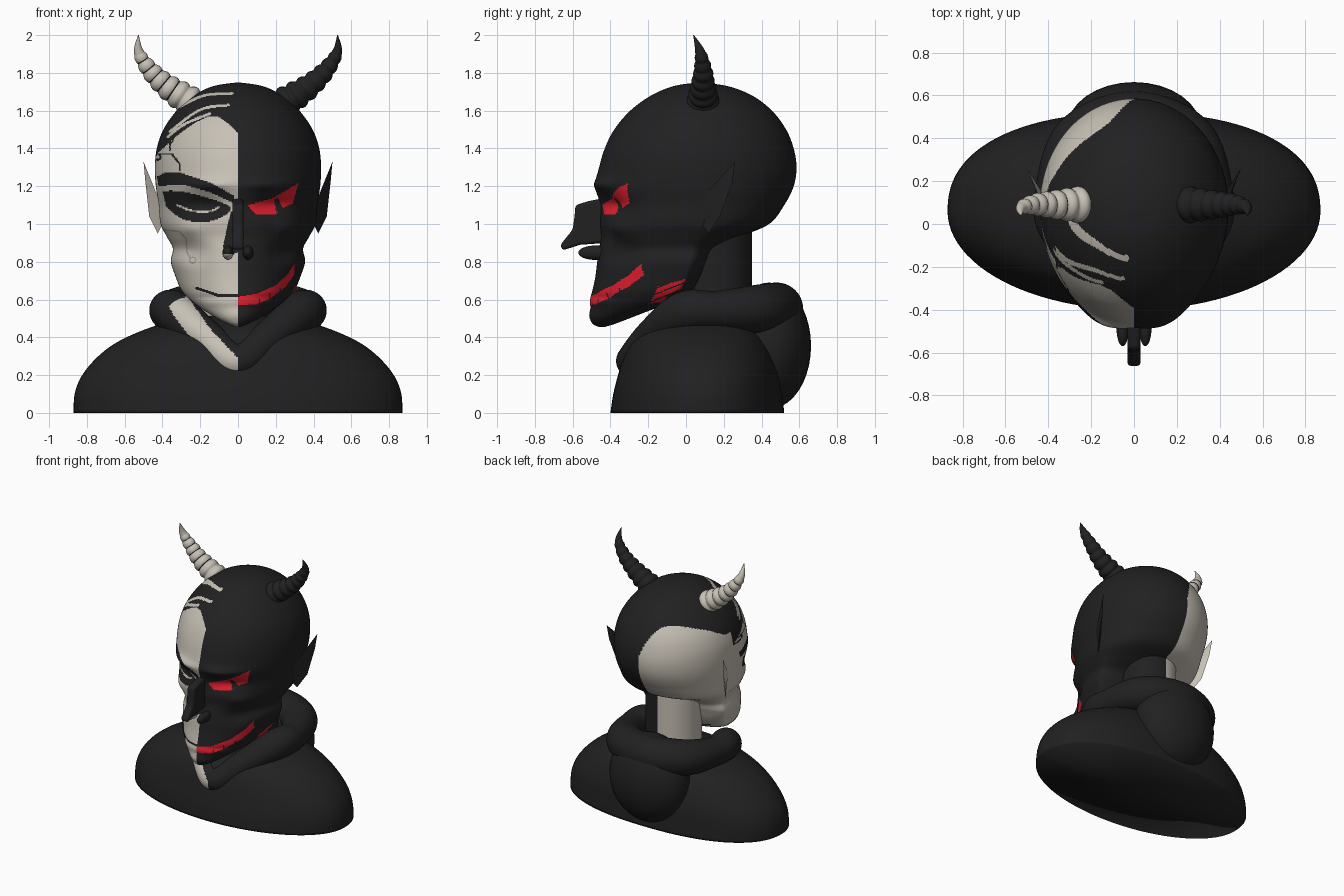
import bpy, bmesh, math
from mathutils import Vector

if "Cube" in bpy.data.objects:
    bpy.data.objects.remove(bpy.data.objects["Cube"])

DARK, CREAM, RED, GREY = range(4)


def material(name, rgb):
    m = bpy.data.materials.new(name)
    m.use_nodes = True
    m.diffuse_color = (*rgb, 1)
    node = m.node_tree.nodes["Principled BSDF"]
    node.inputs["Base Color"].default_value = (*rgb, 1)
    node.inputs["Roughness"].default_value = 0.8
    return m


MATS = [material("charcoal black", (.015, .015, .016)), material("bone cream", (.57, .53, .46)),
        material("blood red", (.78, .014, .028)), material("warm grey", (.36, .33, .28))]


def finish(name, bm, rule, angle=50):
    """Turn a bmesh into a smooth object coloured by rule(face centre)."""
    bmesh.ops.recalc_face_normals(bm, faces=bm.faces)
    for f in bm.faces:
        f.material_index = rule(f.calc_center_median())
    mesh = bpy.data.meshes.new(name)
    bm.to_mesh(mesh)
    bm.free()
    ob = bpy.data.objects.new(name, mesh)
    bpy.context.collection.objects.link(ob)
    for m in MATS:
        mesh.materials.append(m)
    bpy.ops.object.select_all(action='DESELECT')
    ob.select_set(True)
    bpy.context.view_layer.objects.active = ob
    bpy.ops.object.shade_smooth_by_angle(angle=math.radians(angle))
    return ob


def spline(keys, i, t, cyclic=False):
    """Catmull-Rom point between key i and i + 1."""
    n = len(keys)
    get = lambda k: keys[k % n] if cyclic else keys[min(max(k, 0), n - 1)]
    return [.5 * (2 * b + (c - a) * t + (2 * a - 5 * b + 4 * c - d) * t * t + (3 * b - a - 3 * c + d) * t ** 3)
            for a, b, c, d in zip(get(i - 1), get(i), get(i + 1), get(i + 2))]


def flowing(path):
    return [spline(path, i, k / 5) for i in range(len(path) - 1) for k in range(5)] + [path[-1]]


def skin(rings, cyclic=False):
    """Join equal rings of points with quads, capping open ends."""
    bm = bmesh.new()
    vs = [[bm.verts.new(p) for p in r] for r in rings]
    n = len(vs[0])
    for k in range(len(vs) if cyclic else len(vs) - 1):
        a, b = vs[k], vs[(k + 1) % len(vs)]
        for j in range(n):
            bm.faces.new((a[j], a[(j + 1) % n], b[(j + 1) % n], b[j]))
    if not cyclic:
        caps = [bm.faces.new(vs[0]), bm.faces.new(vs[-1])]
        bmesh.ops.poke(bm, faces=caps)
    return bm


def loft(keys, n, step, dense=0, square=1, shape=lambda p, c: p):
    """Stack egg-shaped sections (z, half width, front, back, widest y); square fills out the back."""
    rows = []
    for i in range(len(keys) - 1):
        (z0, w0), (z1, w1) = keys[i][:2], keys[i + 1][:2]
        count = max(4, round(math.hypot(z1 - z0, w1 - w0) / step))
        rows += [spline(keys, i, k / count) for k in range(count)]
    rows.append(keys[-1])
    rings = []
    for z, w, f, b, yc in rows:
        ring = []
        for j in range(n):
            t = math.tau * j / n
            a = t - dense * math.sin(t)      # closer columns on the front
            s, c = math.sin(a), math.cos(a)
            e = 1 if c > 0 else square
            y = yc - c * (yc - f) if c > 0 else yc + abs(c) ** e * (b - yc)
            x = max(w, .002) * math.copysign(abs(s) ** e, s)
            ring.append(shape(Vector((x, y, z)), c))
        rings.append(ring)
    return skin(rings)


def tube(keys, n, per, up, bump=lambda t: 1, cyclic=False):
    """Sweep a round section along keys of x, y, z, radius."""
    segs = len(keys) if cyclic else len(keys) - 1
    pts = [spline(keys, i, k / per, cyclic) for i in range(segs) for k in range(per)]
    if not cyclic:
        pts.append(keys[-1])
    rings = []
    for k, p in enumerate(pts):
        nxt = pts[(k + 1) % len(pts)] if cyclic else pts[min(k + 1, len(pts) - 1)]
        prv = pts[k - 1] if cyclic or k else p
        tan = (Vector(nxt[:3]) - Vector(prv[:3])).normalized()
        u = tan.cross(Vector(up)).normalized()
        v = tan.cross(u)
        r = max(p[3], .002) * bump(k / (len(pts) - 1))
        rings.append([Vector(p[:3]) + r * (u * math.cos(math.tau * j / n) + v * math.sin(math.tau * j / n))
                      for j in range(n)])
    return skin(rings, cyclic)


def inside(poly, x, z):
    hit = False
    for (ax, az), (bx, bz) in zip(poly, poly[1:] + poly[:1]):
        if (az > z) != (bz > z) and x < ax + (z - az) * (bx - ax) / (bz - az):
            hit = not hit
    return hit


def near(path, x, z, width):
    p = Vector((x, z))
    for a, b in zip(path, path[1:]):
        a, d = Vector(a), Vector(b) - Vector(a)
        t = min(1, max(0, (p - a).dot(d) / d.length_squared))
        if (a + d * t - p).length < width:
            return True
    return False


def height(table, x):
    for (ax, az), (bx, bz) in zip(table, table[1:]):
        if x <= bx:
            return az + (bz - az) * max(0, x - ax) / (bx - ax)
    return table[-1][1]


# Painted shapes; the cream half uses |x|
HAIR_FRONT = flowing([(0, 1.48), (.05, 1.53), (.12, 1.57), (.2, 1.55), (.32, 1.47), (.44, 1.36)])
HAIR_BACK = flowing([(0, 1.33), (.03, 1.42), (.1, 1.54), (.2, 1.57), (.35, 1.52), (.42, 1.44), (.44, 1.36)])
STRIPES = [flowing(s) for s in ([(.03, 1.692), (.18, 1.68), (.31, 1.62)], [(.05, 1.63), (.2, 1.605), (.36, 1.49)],
                                [(.15, 1.583), (.28, 1.53), (.37, 1.463)])]
BROW = [(.43, 1.25), (.38, 1.275), (.3, 1.27), (.15, 1.22), (.02, 1.15), (.02, 1.11), (.15, 1.17), (.3, 1.21), (.42, 1.2)]
LID = flowing([(.4, 1.175), (.32, 1.175), (.2, 1.15), (.04, 1.09), (.1, 1.03), (.2, 1.01), (.3, 1.03), (.38, 1.09)])
LASHES = flowing([(.32, 1.1), (.26, 1.075), (.2, 1.065), (.14, 1.07), (.1, 1.09)])
NOSE_SHADE = [(0, 1.1), (.04, 1.06), (.08, .88), (.05, .83), (0, .85)]
CIRCUIT = [(.42, 1.37), (.35, 1.37), (.31, 1.32), (.31, 1.285)]
CIRCUIT_TOP = [(.36, 1.39), (.36, 1.43)]
CHEEK_LINE = [(.41, .97), (.31, .96), (.275, .92), (.27, .85), (.25, .82)]
GRIN_LINE = [(0, .62), (.1, .62), (.22, .66)]
EYE = [(.05, 1.1), (.18, 1.135), (.32, 1.215), (.29, 1.11), (.23, 1.08), (.2, 1.05), (.09, 1.055)]
PUPIL = [(.19, 1.13), (.21, 1.14), (.24, 1.08), (.205, 1.06)]
MOUTH = [(0, .615), (.1, .63), (.2, .675), (.26, .73), (.3, .79), (.297, .73), (.25, .665), (.17, .605), (.1, .575), (0, .57)]
GILLS = [(-.19, .58), (-.15, .67), (0, .71), (-.03, .65), (-.1, .62), (-.12, .585)]


def head_colour(c):
    x, z, front = abs(c.x), c.z, c.y < .05
    if c.x > 0:
        if front and inside(EYE, x, z):
            return DARK if inside(PUPIL, x, z) else RED
        if c.y < -.18 and inside(MOUTH, x, z):
            return DARK if x % .055 < .005 and z < .55 + x * .5 else RED
        if inside(GILLS, c.y, z) and (z - .4 * c.y) % .03 > .006:
            return RED
        return DARK
    if not front:
        return CREAM if z < height(HAIR_BACK, x) else DARK
    if z > height(HAIR_FRONT, x):
        return CREAM if any(near(s, x, z, .007) for s in STRIPES) else DARK
    if near(LASHES, x, z, .005):
        return CREAM
    if any(inside(s, x, z) for s in (BROW, LID, NOSE_SHADE)):
        return DARK
    if near(CIRCUIT, x, z, .005) or near(CIRCUIT_TOP, x, z, .005) or near(GRIN_LINE, x, z, .007):
        return DARK
    if any(.01 < math.hypot(x - a, z - b) < .02 for a, b in ((.425, 1.355), (.36, 1.445))):
        return DARK
    if near(CHEEK_LINE, x, z, .004) or .012 < math.hypot(x - .24, z - .81) < .02:
        return GREY
    return CREAM


# Face relief: x, z, x spread, z spread, push along y
RELIEF = [(.18, 1.1, .1, .05, .035), (.16, 1.21, .12, .03, -.025), (.27, .97, .07, .05, -.025),
          (.24, .84, .07, .06, .03), (.15, .61, .12, .02, .012), (0, .52, .08, .04, -.012)]


def sculpt(p, c):
    if c > 0:
        for x, z, sx, sz, d in RELIEF:
            p.y += d * min(1, c * 2) * math.exp(-((abs(p.x) - x) / sx) ** 2 - ((p.z - z) / sz) ** 2)
    return p


HEAD = [(.455, .01, -.46, -.43, -.445), (.47, .05, -.49, -.38, -.43), (.5, .11, -.5, -.3, -.38),
        (.55, .19, -.5, -.17, -.27), (.6, .255, -.51, -.02, -.15), (.65, .3, -.495, .05, -.06),
        (.72, .33, -.48, .09, -.01), (.8, .355, -.47, .12, .02), (.87, .345, -.46, .16, .03),
        (.93, .375, -.45, .28, .05), (1, .41, -.455, .44, .07), (1.1, .42, -.455, .52, .08),
        (1.2, .435, -.48, .57, .08), (1.3, .44, -.46, .585, .08), (1.4, .43, -.43, .57, .08),
        (1.5, .395, -.38, .53, .08), (1.6, .325, -.295, .455, .08), (1.68, .235, -.185, .35, .08),
        (1.73, .13, -.065, .22, .075), (1.75, 0, .07, .07, .07)]
finish("head", loft(HEAD, 360, .0066, dense=.55, shape=sculpt), head_colour)

# Shoulders
TORSO = [(0, .87, -.4, .52, .06), (.1, .865, -.385, .51, .06), (.2, .825, -.36, .5, .06), (.3, .74, -.33, .47, .06),
         (.38, .63, -.29, .43, .07), (.45, .47, -.22, .38, .08), (.5, .3, -.12, .32, .1), (.52, .1, 0, .2, .1)]
finish("shoulders", loft(TORSO, 96, .03, square=.87), lambda c: DARK, 180)

# Neck
half = lambda c: CREAM if c.x < 0 else DARK
finish("neck", tube([(0, .15, .4, .2), (0, .15, .98, .2)], 48, 4, (0, 1, 0)), half)

# Hood collar, with a cream trim along one side of the neckline
TRIM = [(-.37, .57), (-.27, .62), (-.15, .45), (0, .29), (0, .16), (-.2, .33), (-.33, .5)]
HOOD = [(0, -.28, .275, .09), (.17, -.18, .4, .095), (.335, -.01, .53, .112), (.355, .16, .54, .105),
        (.25, .39, .55, .13), (0, .48, .55, .14)]
HOOD += [(-x, y, z, r) for x, y, z, r in HOOD[4:0:-1]]
finish("hood_collar", tube(HOOD, 80, 24, (0, 0, 1), cyclic=True),
       lambda c: CREAM if c.y < .1 and inside(TRIM, c.x, c.z) else DARK)


def ellipsoid(name, centre, radii, rule):
    bm = bmesh.new()
    bmesh.ops.create_uvsphere(bm, u_segments=32, v_segments=20, radius=1)
    bmesh.ops.scale(bm, vec=radii, verts=bm.verts)
    bmesh.ops.translate(bm, vec=centre, verts=bm.verts)
    finish(name, bm, rule)


ellipsoid("hood_sack", (0, .44, .355), (.315, .222, .335), lambda c: DARK)

# Nose: an extruded side profile, rounded off
bm = bmesh.new()
PROFILE = [(-.42, 1.14), (-.52, 1.12), (-.585, 1.1), (-.59, 1.04), (-.6, .97), (-.665, .89), (-.655, .86), (-.56, .89), (-.42, .9)]
base = bm.faces.new([bm.verts.new((-.03, y, z)) for y, z in PROFILE])
out = bmesh.ops.extrude_face_region(bm, geom=[base])
bmesh.ops.translate(bm, vec=(.06, 0, 0), verts=[v for v in out["geom"] if isinstance(v, bmesh.types.BMVert)])
nose = finish("nose", bm, lambda c: DARK)
bevel = nose.modifiers.new("rounding", 'BEVEL')
bevel.width, bevel.segments = .018, 3

EAR = [(.4, .08, 1), (.415, .07, 1.12), (.5, .26, 1.33), (.49, .245, 1.22), (.47, .18, 1.04), (.425, .12, .95)]
HORN = [(.2, .09, 1.61, .09), (.29, .09, 1.67, .078), (.39, .09, 1.74, .062), (.47, .09, 1.82, .047),
        (.525, .075, 1.91, .028), (.527, .04, 2, .002)]
wave = lambda t: abs(math.sin(math.pi * 10 * t)) if t < .8 else .5

for side, name, colour in ((1, "left", DARK), (-1, "right", CREAM)):
    # Nostril wing, dark on top
    ellipsoid(name + "_nostril", (side * .053, -.48, .848), (.029, .09, .038),
              lambda c: colour if c.z < .845 else DARK)

    # Pointed ear, pinched along its middle
    bm = bmesh.new()
    rim = [bm.verts.new((side * x, y, z)) for x, y, z in EAR]
    for push in (.0, .025):
        hub = bm.verts.new((side * (.43 + push), .15, 1.09))
        for a, b in zip(rim, rim[1:] + rim[:1]):
            bm.faces.new((a, b, hub))
    finish(name + "_ear", bm, lambda c: colour, 35)

    # Ringed horn with dark grooves
    bm = tube([(side * x, y, z, r) for x, y, z, r in HORN], 24, 16, (0, 1, 0), lambda t: .87 + .18 * wave(t))
    horn = finish(name + "_horn", bm, lambda c: colour, 80)
    for p in horn.data.polygons:
        ring = p.index // 24
        if 24 <= ring < 64 and ring % 8 == 0:
            p.material_index = DARK
